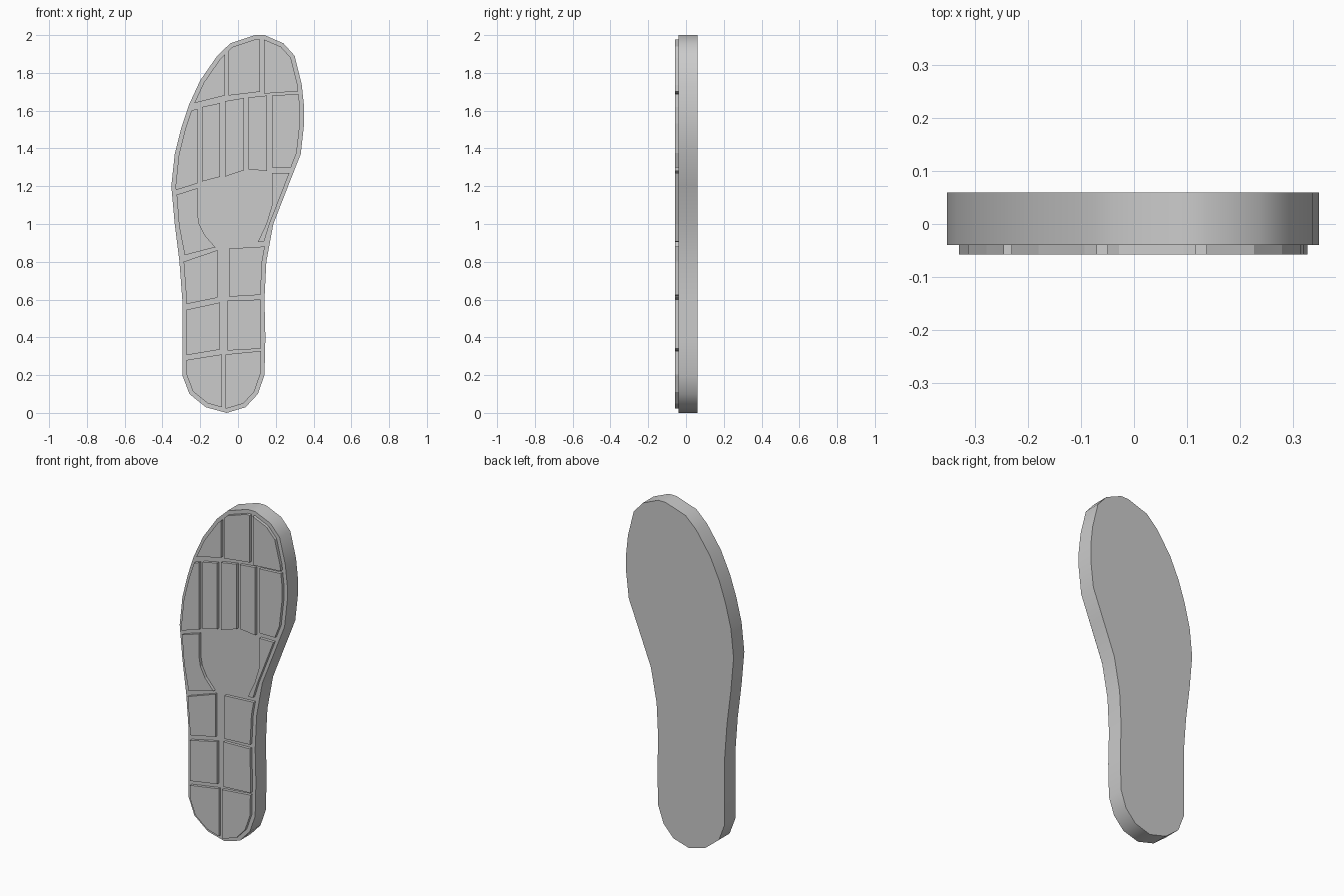
import bpy, bmesh, math
from mathutils import Vector

if "Cube" in bpy.data.objects:
    bpy.data.objects.remove(bpy.data.objects["Cube"])

BACK, FACE, TREAD = 0.06, -0.04, -0.058

# Sole outline (x, z), counter-clockwise from the heel
OUTLINE = [(-0.06, 0), (0.04, 0.03), (0.105, 0.10), (0.14, 0.20), (0.145, 0.4),
           (0.14, 0.6), (0.15, 0.8), (0.187, 1.0), (0.265, 1.2), (0.332, 1.37),
           (0.35, 1.53), (0.35, 1.62), (0.337, 1.74), (0.30, 1.89), (0.24, 1.957),
           (0.14, 2.0), (0.09, 2.0), (-0.04, 1.957), (-0.11, 1.89), (-0.20, 1.76),
           (-0.26, 1.63), (-0.30, 1.51), (-0.335, 1.37), (-0.353, 1.2), (-0.335, 1.0),
           (-0.31, 0.8), (-0.295, 0.6), (-0.295, 0.4), (-0.295, 0.2), (-0.257, 0.10),
           (-0.17, 0.03)]


def prism(name, pts, y0, y1):
    bm = bmesh.new()
    face = bm.faces.new([bm.verts.new((x, y0, z)) for x, z in pts])
    ext = bmesh.ops.extrude_face_region(bm, geom=[face], use_keep_orig=True)
    for v in ext["geom"]:
        if isinstance(v, bmesh.types.BMVert):
            v.co.y = y1
    bmesh.ops.recalc_face_normals(bm, faces=bm.faces)
    me = bpy.data.meshes.new(name)
    bm.to_mesh(me)
    bm.free()
    ob = bpy.data.objects.new(name, me)
    bpy.context.collection.objects.link(ob)
    return ob


def inset(pts, d):
    out = []
    n = len(pts)
    for i in range(n):
        a, b, c = (Vector(pts[(i + k) % n]) for k in (-1, 0, 1))
        u, v = (b - a).normalized(), (c - b).normalized()
        n1, n2 = Vector((-u.y, u.x)), Vector((-v.y, v.x))
        out.append(b + (n1 + n2) * d / (1 + n1.dot(n2)))
    return out


def clip(pts, poly):
    for i in range(len(poly)):
        a, b = Vector(poly[i]), Vector(poly[(i + 1) % len(poly)])
        side = lambda p: (b - a).cross(p - a)
        res = []
        for j, q in enumerate(pts):
            p = pts[j - 1]
            sp, sq = side(p), side(q)
            if sp * sq < 0:
                res.append(p.lerp(q, sp / (sp - sq)))
            if sq >= 0:
                res.append(q)
        pts = res
    return pts


# Sole slab with a smooth side wall
sole = prism("sole", OUTLINE, FACE, BACK)
bpy.context.view_layer.objects.active = sole
sole.select_set(True)
bpy.ops.object.shade_smooth_by_angle(angle=math.radians(42))

# Tread rows: each pad is (left x, right x, bottom z left/right, top z left/right),
# trimmed to the inset outline
ROWS = {
    "heel_pad": [(-0.4, -0.085, 0.262, None, 0.26, 0.31), (-0.065, 0.3, 0.31, None, 0.31, 0.345)],
    "rear_pad": [(-0.4, -0.095, 0.285, 0.335, 0.518, 0.585), (-0.055, 0.3, 0.33, 0.35, 0.595, 0.605)],
    "arch_pad": [(-0.4, -0.108, 0.55, 0.61, 0.762, 0.862), (-0.047, 0.3, 0.615, 0.635, 0.87, 0.89)],
    "ball_pad": [(-0.4, -0.215, 1.157, 1.215, 1.555, 1.61), (-0.19, -0.095, 1.225, 1.25, 1.62, 1.64),
                 (-0.07, 0.032, 1.25, 1.285, 1.65, 1.667), (0.053, 0.153, 1.29, 1.28, 1.67, 1.68),
                 (0.18, 0.5, 1.30, 1.30, 1.68, 1.70)],
    "toe_pad": [(-0.4, -0.07, 1.597, 1.68, 2.1, 2.1), (-0.05, 0.117, 1.68, 1.70, 2.1, 2.1),
                (0.137, 0.5, 1.69, 1.715, 2.1, 2.1)],
}
rim = inset(OUTLINE, 0.022)
for row, pads in ROWS.items():
    for i, (x0, x1, b0, b1, t0, t1) in enumerate(pads):
        if b1 is None:
            b0 = b1 = -0.1
        quad = [(x0, b0), (x1, b1), (x1, t1), (x0, t0)]
        prism(f"{row}_{i + 1}", clip(rim, quad), FACE, TREAD)

# Curved pads either side of the bare waist
prism("waist_pad_left", [(-0.325, 1.155), (-0.215, 1.19), (-0.215, 1.06), (-0.205, 1.0),
      (-0.175, 0.94), (-0.12, 0.877), (-0.282, 0.835), (-0.312, 0.99)], FACE, TREAD)
prism("waist_pad_right", [(0.18, 1.27), (0.272, 1.27), (0.245, 1.2), (0.167, 1.0),
      (0.138, 0.907), (0.105, 0.905), (0.15, 1.0), (0.18, 1.1)], FACE, TREAD)
